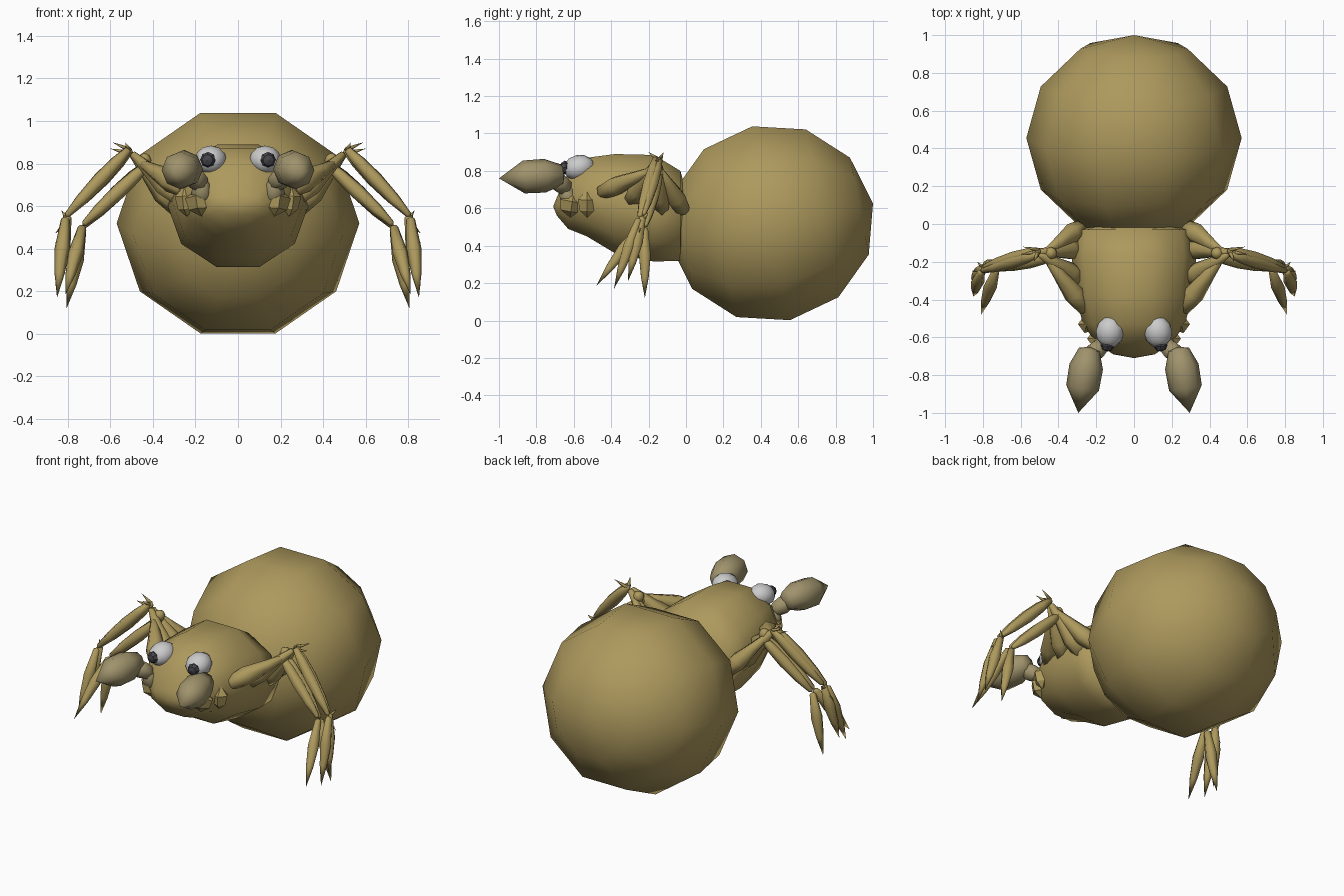
import bpy, bmesh, math
from mathutils import Vector

if "Cube" in bpy.data.objects:
    bpy.data.objects.remove(bpy.data.objects["Cube"])


def material(name, rgb):
    m = bpy.data.materials.new(name)
    m.diffuse_color = (*rgb, 1)
    m.use_nodes = True
    m.node_tree.nodes["Principled BSDF"].inputs["Base Color"].default_value = m.diffuse_color
    return m


TAN = material("tan", (0.42, 0.32, 0.11))
DULL = material("dull_tan", (0.35, 0.29, 0.15))
WHITE = material("eye_white", (0.75, 0.75, 0.75))
DARK = material("pupil_dark", (0.06, 0.06, 0.07))


def finish(name, bm, mat, mirror=True, smooth=True):
    bmesh.ops.recalc_face_normals(bm, faces=bm.faces)
    for f in bm.faces:
        f.smooth = smooth
    me = bpy.data.meshes.new(name)
    bm.to_mesh(me)
    bm.free()
    me.materials.append(mat)
    ob = bpy.data.objects.new(name, me)
    bpy.context.collection.objects.link(ob)
    if mirror:
        ob.modifiers.new("mirror", "MIRROR").use_mirror_merge = False
    return ob


def skin(bm, start, rings, end):
    """Join rings of points, closing both ends to a point."""
    loops = [[bm.verts.new(p) for p in r] for r in rings]
    n = len(loops[0])
    a, b = bm.verts.new(start), bm.verts.new(end)
    for i in range(n):
        j = (i + 1) % n
        bm.faces.new((a, loops[0][i], loops[0][j]))
        bm.faces.new((b, loops[-1][j], loops[-1][i]))
        for p, q in zip(loops, loops[1:]):
            bm.faces.new((p[i], p[j], q[j], q[i]))


def spindle(bm, a, b, profile, sides=6, wide=1.0):
    """Turned shape from a to b; profile is (fraction along, radius)."""
    a, b = Vector(a), Vector(b)
    d = (b - a).normalized()
    u = Vector((1, 0, 0))
    u = (u - d * u.dot(d)).normalized()
    v = d.cross(u)
    rings = []
    for t, r in profile:
        c = a.lerp(b, t)
        rings.append([c + u * (r * wide * math.cos(math.tau * k / sides))
                      + v * (r * math.sin(math.tau * k / sides)) for k in range(sides)])
    skin(bm, a, rings, b)


def ball(r, n):
    return [((1 - math.cos(math.pi * i / n)) / 2, r * math.sin(math.pi * i / n))
            for i in range(1, n)]


def limb(r, peak=0.45):
    return [(0.02, r * 0.5), (0.2, r * 0.85), (peak, r), (0.75, r * 0.8), (0.97, r * 0.4)]


# abdomen: ten-sided ball, its axis tilted up at the back
R, tilt = 0.555, math.radians(11)
c = Vector((0, 0.455, 0.52))
d = Vector((0, math.cos(tilt), math.sin(tilt))) * R
bm = bmesh.new()
spindle(bm, c - d, c + d, ball(R, 6), 10, 1.027)
finish("abdomen", bm, TAN, mirror=False)

# head and thorax: rings of (y, centre z, half width, half height)
bm = bmesh.new()
rings = [[(rx * math.cos(math.tau * k / 10), y, z + rz / 0.951 * math.sin(math.tau * k / 10))
          for k in range(10)]
         for y, z, rx, rz in [(-0.69, 0.61, 0.11, 0.05), (-0.63, 0.64, 0.20, 0.15),
                              (-0.53, 0.66, 0.27, 0.21), (-0.38, 0.625, 0.31, 0.265),
                              (-0.17, 0.60, 0.33, 0.285), (-0.03, 0.56, 0.31, 0.24)]]
skin(bm, (0, -0.71, 0.61), rings, (0, 0.04, 0.55))
finish("thorax", bm, TAN, mirror=False)

# eyes and pupils
bm = bmesh.new()
spindle(bm, (0.135, -0.655, 0.80), (0.12, -0.49, 0.835), ball(0.068, 6), 12, 1.1)
finish("eye", bm, WHITE)
bm = bmesh.new()
spindle(bm, (0.145, -0.675, 0.815), (0.137, -0.615, 0.82), ball(0.037, 4), 8)
finish("pupil", bm, DARK, smooth=False)

# feelers: knobbly base, short link, big pointed end
bm = bmesh.new()
for a, b, r in [((0.17, -0.62, 0.55), (0.18, -0.60, 0.69), 0.072),
                ((0.24, -0.53, 0.55), (0.25, -0.53, 0.70), 0.05)]:
    spindle(bm, a, b, [(0.25, r * 0.8), (0.65, r)], 5)
finish("feeler_base", bm, TAN, smooth=False)
bm = bmesh.new()
spindle(bm, (0.17, -0.61, 0.61), (0.17, -0.66, 0.73), limb(0.05))
spindle(bm, (0.16, -0.63, 0.70), (0.25, -0.72, 0.77), limb(0.055, 0.5))
finish("feeler_link", bm, DULL)
bm = bmesh.new()
spindle(bm, (0.235, -0.65, 0.78), (0.295, -1.0, 0.76),
        [(0.04, 0.055), (0.3, 0.09), (0.62, 0.088)], 8)
finish("feeler_end", bm, DULL)

# legs: hip, knee, top of shank, ankle, tip
legs = {
    "front": ((0.25, -0.46, 0.68), (0.47, -0.17, 0.81), (0.42, -0.17, 0.80), (0.73, -0.24, 0.51), (0.81, -0.48, 0.185)),
    "second": ((0.27, -0.30, 0.63), (0.50, -0.16, 0.85), (0.51, -0.16, 0.87), (0.81, -0.25, 0.55), (0.85, -0.385, 0.17)),
    "third": ((0.28, -0.13, 0.58), (0.50, -0.15, 0.85), (0.50, -0.14, 0.87), (0.80, -0.23, 0.56), (0.855, -0.31, 0.21)),
    "back": ((0.27, -0.01, 0.58), (0.47, -0.15, 0.82), (0.43, -0.14, 0.80), (0.73, -0.22, 0.50), (0.805, -0.22, 0.12)),
}
for name, (hip, knee, top, ankle, tip) in legs.items():
    bm = bmesh.new()
    spindle(bm, hip, knee, [(0.03, 0.04), (0.3, 0.056), (0.65, 0.035), (0.97, 0.018)])
    spindle(bm, top, ankle, limb(0.036))
    spindle(bm, ankle, tip, [(0.03, 0.02), (0.4, 0.036), (0.7, 0.024)])
    finish(name + "_leg", bm, TAN)

# knee knuckle and small spikes at the joints
bm = bmesh.new()
spindle(bm, (0.44, -0.155, 0.78), (0.44, -0.155, 0.85), ball(0.034, 4), 8)
for a, b in [((0.50, -0.14, 0.86), (0.59, -0.12, 0.90)),
             ((0.52, -0.15, 0.85), (0.60, -0.16, 0.87)),
             ((0.51, -0.15, 0.86), (0.53, -0.20, 0.90)),
             ((0.80, -0.24, 0.53), (0.86, -0.25, 0.47)),
             ((0.80, -0.23, 0.54), (0.83, -0.20, 0.58))]:
    spindle(bm, a, b, [(0.1, 0.013), (0.5, 0.008)], 4)
finish("joint_spikes", bm, TAN)
